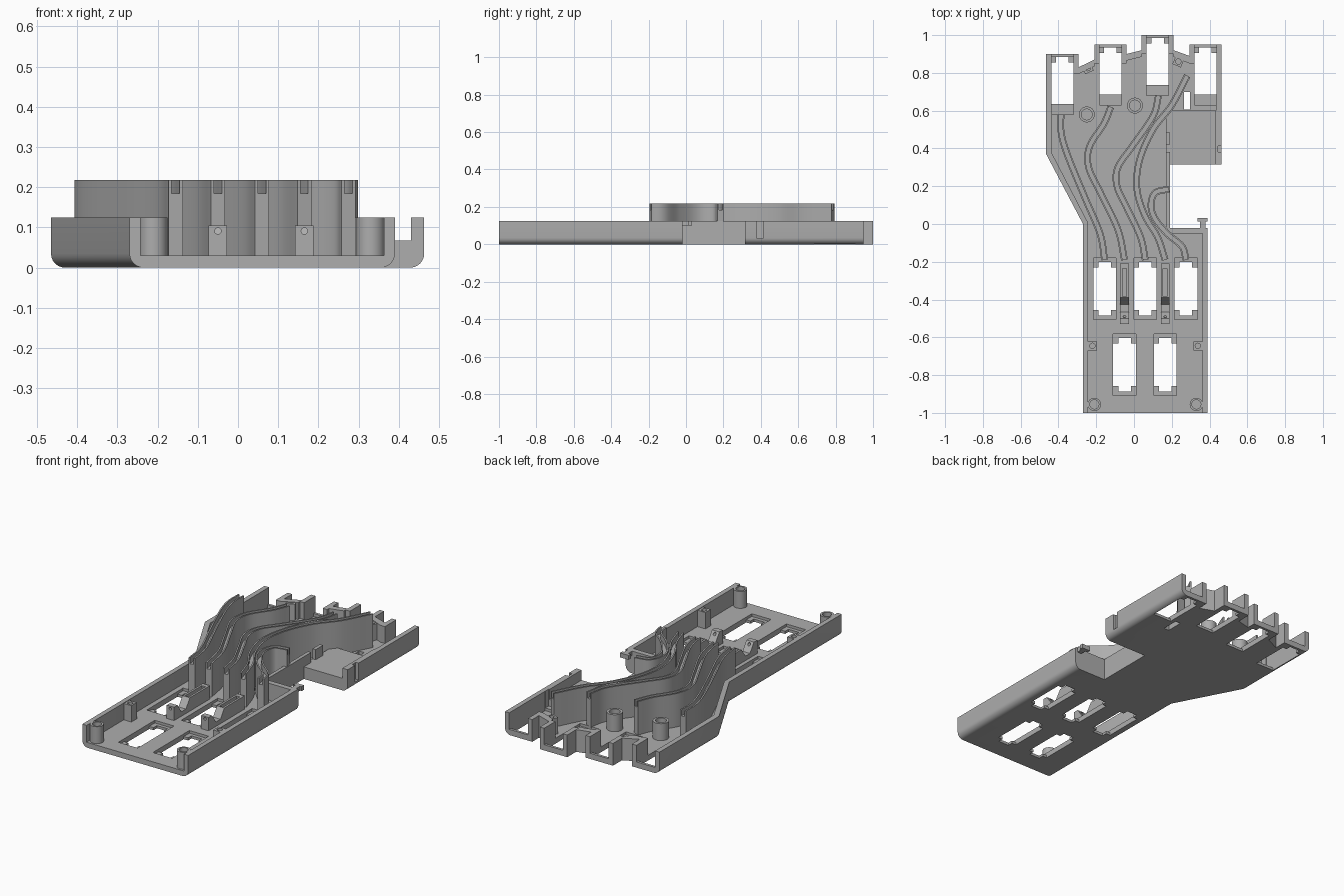
import bpy, bmesh, math
from mathutils import Vector, geometry

if bpy.data.objects.get("Cube"):
    bpy.data.objects.remove(bpy.data.objects["Cube"])

grey = bpy.data.materials.new("plain_grey")
grey.use_nodes = True
grey.diffuse_color = (0.42, 0.42, 0.42, 1)
grey.node_tree.nodes["Principled BSDF"].inputs["Base Color"].default_value = (0.42, 0.42, 0.42, 1)

FLOOR, RIM = 0.03, 0.125


def make(name, bm):
    bmesh.ops.recalc_face_normals(bm, faces=bm.faces)
    me = bpy.data.meshes.new(name)
    bm.to_mesh(me)
    bm.free()
    ob = bpy.data.objects.new(name, me)
    me.materials.append(grey)
    bpy.context.collection.objects.link(ob)
    return ob


def prism(name, pts, z0, z1, round_edge=None):
    """Extrude an outline upward; optionally round chosen bottom edges."""
    bm = bmesh.new()
    base = bm.faces.new([bm.verts.new((x, y, z0)) for x, y in pts])
    ext = bmesh.ops.extrude_face_region(bm, geom=[base], use_keep_orig=True)
    bmesh.ops.translate(bm, vec=(0, 0, z1 - z0),
                        verts=[v for v in ext["geom"] if isinstance(v, bmesh.types.BMVert)])
    if round_edge:
        bmesh.ops.recalc_face_normals(bm, faces=bm.faces)
        low = [e for e in bm.edges if all(v.co.z == z0 for v in e.verts) and round_edge(e)]
        bmesh.ops.bevel(bm, geom=low, offset=0.035, segments=6, profile=0.5, affect="EDGES")
    return make(name, bm)


def box(name, x0, x1, y0, y1, z0, z1):
    return prism(name, [(x0, y0), (x1, y0), (x1, y1), (x0, y1)], z0, z1)


def disc(x, y, r, sides=32):
    return [(x + r * math.cos(i * math.tau / sides), y + r * math.sin(i * math.tau / sides))
            for i in range(sides)]


def cut(target, cutter):
    cutter.hide_render = True
    mod = target.modifiers.new("cut", "BOOLEAN")
    mod.operation, mod.solver, mod.object = "DIFFERENCE", "EXACT", cutter
    deps = bpy.context.evaluated_depsgraph_get()
    me = bpy.data.meshes.new_from_object(target.evaluated_get(deps))
    target.modifiers.clear()
    target.data = me
    bpy.data.objects.remove(cutter)


def cut_box(target, *dims):
    cut(target, box("cutter", *dims))


def smooth(ob):
    bpy.ops.object.select_all(action="DESELECT")
    ob.select_set(True)
    bpy.context.view_layer.objects.active = ob
    bpy.ops.object.shade_smooth_by_angle(angle=math.radians(30))


# Tray shell with rounded lower side edges
outline = [(-.27, -1), (.39, -1), (.39, -.02), (.19, -.02), (.19, .315), (.463, .315), (.463, .95),
           (.293, .95), (.293, .89), (.21, .92), (.21, 1), (.04, 1), (.04, .92), (-.04, .9),
           (-.04, .95), (-.21, .95), (-.21, .87), (-.293, .83), (-.293, .9), (-.465, .9),
           (-.465, .37), (-.27, 0)]


def is_side(e):
    a, b = (v.co for v in e.verts)
    m = (a + b) / 2
    return abs(a.y - b.y) > .3 and (m.x < -.25 or m.x > .38)


tray = prism("tray", outline, 0, RIM, is_side)

# Main hollow, open at the front
cavity = [(-.243, -1.1), (.363, -1.1), (.363, -.05), (.17, -.05), (.17, .6), (.435, .6),
          (.435, .85), (.293, .85), (.21, .885), (.21, .9), (.04, .9), (.04, .885), (-.04, .865),
          (-.04, .85), (-.21, .85), (-.21, .835), (-.293, .795), (-.435, .795), (-.435, .375),
          (-.243, .006)]
cut(tray, prism("cutter", cavity, FLOOR, .3))

# Side platform, its rim notch, gaps in the inner wall and a floor slot
cut_box(tray, .19, .43, .25, .601, .068, .3)
cut_box(tray, .16, .2, .38, .42, .068, .3)
cut_box(tray, .16, .2, .485, .61, .068, .3)
cut_box(tray, .445, .5, .38, .412, FLOOR, .3)
cut_box(tray, .265, .297, .605, .70, -.1, .3)

# Rear sockets, open at the back above floor level
W = .058
for x, top in ((-.379, .9), (-.125, .95), (.125, 1), (.378, .95)):
    cut_box(tray, x - W, x + W, top - .32, top + .1, FLOOR + .002, .3)
    cut_box(tray, x - W, x + W, top - .32, top - .015, .015, .3)
    cut_box(tray, x - W, x + W, top - .265, top - .045, -.1, .3)
    cut_box(tray, x - .033, x + .033, top - .1, top - .015, -.1, .3)

# Floor sockets: shallow pocket with a cross-shaped opening
for x, y in ((-.155, -.343), (.06, -.343), (.275, -.343), (-.05, -.745), (.165, -.745)):
    cut_box(tray, x - .06, x + .06, y - .162, y + .162, .015, .3)
    cut_box(tray, x - .06, x + .06, y - .112, y + .112, -.1, .3)
    cut_box(tray, x - .033, x + .033, y - .142, y + .142, -.1, .3)
smooth(tray)

# Round screw bosses
for i, (x, y, r) in enumerate(((-.21, -.955, .035), (.33, -.955, .035),
                               (-.25, .58, .042), (.005, .627, .042))):
    boss = prism(f"screw_boss_{i + 1}", disc(x, y, r), .02, RIM)
    cut(boss, prism("cutter", disc(x, y, r * .68), .06, .3))
    smooth(boss)

# Small square pin posts
for i, (x, y, a) in enumerate(((-.22, -.645, 0), (.338, -.645, 0), (-.245, .825, .4), (.235, .86, -.4))):
    corners = [(x + .034 * math.cos(a + (k + .5) * math.pi / 2),
                y + .034 * math.sin(a + (k + .5) * math.pi / 2)) for k in range(4)]
    post = prism(f"pin_post_{i + 1}", corners, .02, RIM - .003)
    cut(post, prism("cutter", disc(x, y, .014, 20), .06, .3))


def sweep(name, profile, pts, steps=10):
    """Sweep a cross-section (offset, height) along a smooth plan path."""
    p = [Vector(q) for q in pts]
    p = [2 * p[0] - p[1]] + p + [2 * p[-1] - p[-2]]
    line = []
    for a, b, c, d in zip(p, p[1:], p[2:], p[3:]):
        for k in range(steps):
            t = k / steps
            line.append(.5 * (2 * b + (c - a) * t + (2 * a - 5 * b + 4 * c - d) * t * t
                              + (3 * b - a - 3 * c + d) * t ** 3))
    line.append(p[-2])
    bm = bmesh.new()
    rings = []
    for i, q in enumerate(line):
        t = (line[min(i + 1, len(line) - 1)] - line[max(i - 1, 0)]).normalized()
        rings.append([bm.verts.new((q.x - t.y * o, q.y + t.x * o, z)) for o, z in profile])
    n = len(profile)
    for r, s in zip(rings, rings[1:]):
        for k in range(n):
            bm.faces.new((r[k], r[(k + 1) % n], s[(k + 1) % n], s[k]))
    bm.faces.new(rings[0])
    bm.faces.new(rings[-1])
    return make(name, bm)


# Curved wire ribs with a groove along the top
half = [(.018, .02), (.018, .218), (.01, .218), (.01, .184)]
rib_profile = half + [(-o, z) for o, z in reversed(half)]
paths = (
    [(-.155, -.19), (-.18, -.05), (-.26, .14), (-.35, .36), (-.385, .48), (-.387, .58)],
    [(-.05, -.19), (-.085, -.03), (-.175, .16), (-.24, .3), (-.235, .41), (-.16, .53), (-.123, .62)],
    [(.06, -.19), (.035, -.07), (-.035, .08), (-.09, .2), (-.085, .3), (-.01, .41), (.1, .57), (.13, .68)],
    [(.165, -.19), (.125, -.07), (.055, .05), (.015, .19), (.03, .34), (.1, .5), (.2, .63), (.282, .785)],
    [(.275, -.19), (.255, -.12), (.175, -.05), (.11, .03), (.09, .1), (.112, .165), (.185, .185)],
)
for i, path in enumerate(paths):
    smooth(sweep(f"wire_rib_{i + 1}", rib_profile, path))

# Slotted latch blocks between the middle sockets
latch_profile = [(-.53, .02), (-.53, .105), (-.5, .105), (-.465, .055), (-.425, .055),
                 (-.39, .105), (-.21, .105), (-.21, .02)]
for i, x in enumerate((-.05, .165)):
    bm = bmesh.new()
    a, b = ([bm.verts.new((x + s, y, z)) for y, z in latch_profile] for s in (-.023, .023))
    for k in range(8):
        bm.faces.new((a[k], a[k - 1], b[k - 1], b[k]))
    bm.faces.new(a)
    bm.faces.new(b)
    latch = make(f"latch_block_{i + 1}", bm)
    cut_box(latch, x - .011, x + .011, -.385, -.235, .045, .3)
    bore = prism("cutter", disc(x, 0, .008, 16), 0, .08)
    bore.rotation_euler.x = math.pi / 2
    bore.location = (0, -.48, .091)
    bpy.context.view_layer.update()
    cut(latch, bore)

# Small hook on the side corner
box("hook_stem", .35, .378, -.04, .02, .1, RIM)
box("hook_head", .335, .388, .012, .033, .1, RIM)
